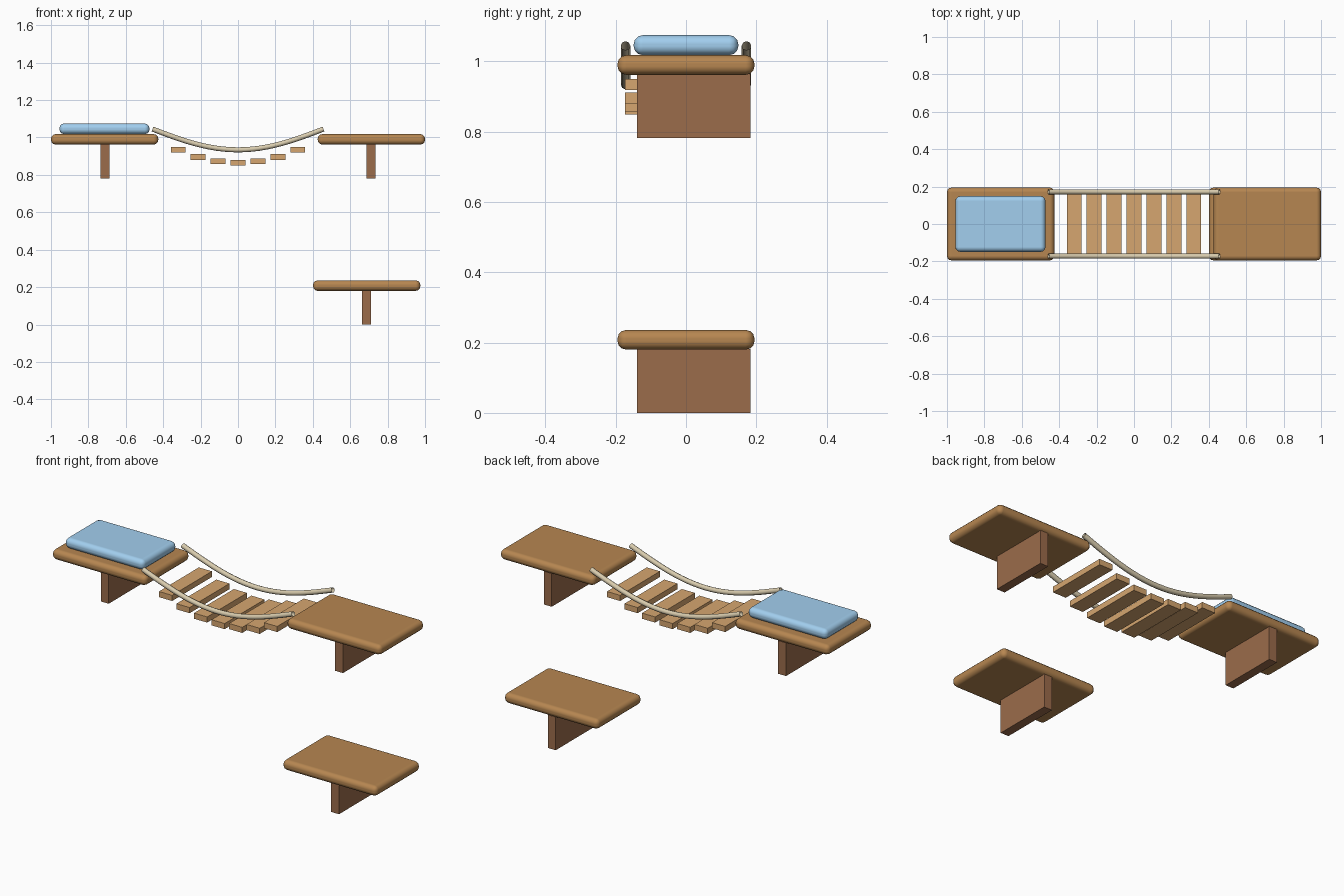
import bpy, math

if "Cube" in bpy.data.objects:
    bpy.data.objects.remove(bpy.data.objects["Cube"])


def material(name, rgb):
    m = bpy.data.materials.new(name)
    m.diffuse_color = (*rgb, 1)
    m.use_nodes = True
    m.node_tree.nodes["Principled BSDF"].inputs["Base Color"].default_value = m.diffuse_color
    return m


WOOD = material("shelf_wood", (0.47, 0.24, 0.082))
DARK = material("bracket_wood", (0.33, 0.15, 0.07))
PLANK = material("plank_wood", (0.67, 0.38, 0.16))
BLUE = material("cushion_fabric", (0.36, 0.62, 0.86))
ROPE = material("rope_fibre", (0.69, 0.60, 0.42))


def box(name, x, y, z, mat, bevel=0):
    """Box from (min, max) ranges, optionally with rounded edges."""
    lo, hi = zip(x, y, z)
    bpy.ops.mesh.primitive_cube_add(size=1, location=[(a + b) / 2 for a, b in zip(lo, hi)])
    ob = bpy.context.object
    ob.name = name
    ob.scale = [b - a for a, b in zip(lo, hi)]
    bpy.ops.object.transform_apply(location=False, rotation=False, scale=True)
    ob.data.materials.append(mat)
    if bevel:
        bpy.ops.object.shade_smooth()
        mod = ob.modifiers.new("rounding", "BEVEL")
        mod.width = bevel
        mod.segments = 3
        mod.harden_normals = True  # keeps the large faces flat
        bpy.ops.object.modifier_apply(modifier=mod.name)
    return ob


def shelf(name, cx, bracket_x, top):
    """Rounded board on a wall bracket."""
    under = top - 0.056
    box(name + "_board", (cx - 0.287, cx + 0.287), (-0.195, 0.195), (under, top), WOOD, 0.025)
    box(name + "_bracket", (bracket_x - 0.024, bracket_x + 0.024), (-0.14, 0.183),
        (under - 0.18, under + 0.002), DARK)


# Shelves
shelf("left_shelf", -0.713, -0.712, 1.018)
shelf("right_shelf", 0.713, 0.712, 1.018)
shelf("lower_shelf", 0.688, 0.688, 0.236)

# Cushion
box("cushion", (-0.955, -0.473), (-0.149, 0.149), (1.018, 1.075), BLUE, 0.026)

# Bridge planks, hanging in a shallow arc
for i in range(-3, 4):
    x = i * 0.1065
    z = 0.865 + 0.68 * x * x
    box(f"bridge_plank_{i + 4}", (x - 0.04, x + 0.04), (-0.173, 0.173),
        (z - 0.0155, z + 0.0155), PLANK)

# Sagging side ropes
for name, y in (("front_rope", -0.172), ("back_rope", 0.172)):
    curve = bpy.data.curves.new(name, "CURVE")
    curve.dimensions = "3D"
    curve.bevel_depth = 0.0135
    curve.bevel_resolution = 2
    n = 24
    spline = curve.splines.new("POLY")
    spline.points.add(n)
    for k, p in enumerate(spline.points):
        u = 2 * k / n - 1
        p.co = (0.457 * u, y, 1.045 - 0.111 * math.cos(math.pi / 2 * u), 1)
    spline.use_smooth = True
    curve.materials.append(ROPE)
    bpy.context.collection.objects.link(bpy.data.objects.new(name, curve))
